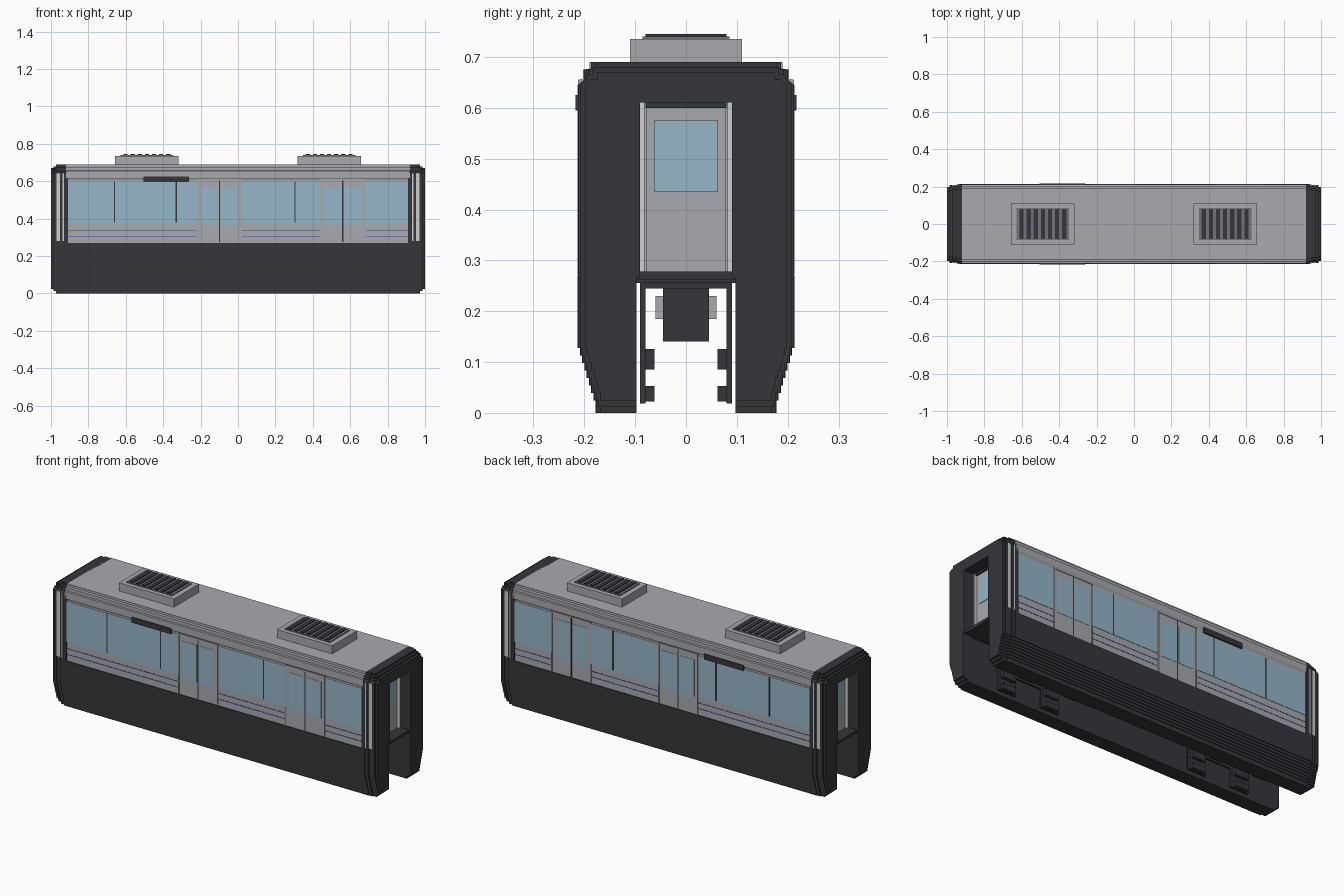
import bpy, bmesh

if "Cube" in bpy.data.objects:
    bpy.data.objects.remove(bpy.data.objects["Cube"])


def material(name, rgb):
    m = bpy.data.materials.new(name)
    m.diffuse_color = (*rgb, 1)
    m.use_nodes = True
    m.node_tree.nodes["Principled BSDF"].inputs["Base Color"].default_value = m.diffuse_color
    return m


GREY = material("light grey", (0.39, 0.40, 0.43))
DARK = material("charcoal", (0.037, 0.035, 0.043))
GLASS = material("window blue", (0.30, 0.47, 0.58))
MID = material("vent grey", (0.16, 0.175, 0.20))
BLUE = material("stripe blue", (0.06, 0.06, 0.30))
PALE = material("pale trim", (0.60, 0.61, 0.62))


def finish(name, bm, mat):
    bmesh.ops.recalc_face_normals(bm, faces=bm.faces)
    me = bpy.data.meshes.new(name)
    bm.to_mesh(me)
    bm.free()
    me.materials.append(mat)
    ob = bpy.data.objects.new(name, me)
    bpy.context.collection.objects.link(ob)
    return ob


def boxes(name, mat, items, mirror_y=False, mirror_x=False):
    """Each item is (x0, x1, y0, y1, z0, z1)."""
    bm = bmesh.new()
    for x0, x1, y0, y1, z0, z1 in items:
        for sx in ((1, -1) if mirror_x else (1,)):
            for sy in ((1, -1) if mirror_y else (1,)):
                vs = bmesh.ops.create_cube(bm, size=1)["verts"]
                for v in vs:
                    v.co.x = sx * ((x0 + x1) / 2 + v.co.x * (x1 - x0))
                    v.co.y = sy * ((y0 + y1) / 2 + v.co.y * (y1 - y0))
                    v.co.z = (z0 + z1) / 2 + v.co.z * (z1 - z0)
    return finish(name, bm, mat)


def extrude(name, mat, profile, spans, signs=(1,)):
    """Extrude a (y, z) profile along x over each span, once per y sign."""
    bm = bmesh.new()
    for x0, x1 in spans:
        for s in signs:
            a = [bm.verts.new((x0, s * y, z)) for y, z in profile]
            b = [bm.verts.new((x1, s * y, z)) for y, z in profile]
            bm.faces.new(a)
            bm.faces.new(b)
            for i in range(len(a)):
                j = (i + 1) % len(a)
                bm.faces.new((a[i], a[j], b[j], b[i]))
    return finish(name, bm, mat)


def skirt_outer(inset, bottom):
    """Stepped outer edge of the skirt, from the bottom upwards."""
    pts, n = [(0.178 - inset, bottom), (0.178 - inset, 0.024)], 8
    for i in range(n):
        y = 0.182 + 0.031 * i / (n - 1) - inset
        z = 0.024 + 0.118 * i / n
        pts += [(y, z), (y, z + 0.118 / n)]
    return pts


# Upper body with stepped roof edges
half = [(0.207, 0.26), (0.207, 0.61), (0.212, 0.618), (0.212, 0.655),
        (0.203, 0.657), (0.203, 0.675), (0.19, 0.677), (0.19, 0.69)]
extrude("body_shell", GREY, half + [(-y, z) for y, z in reversed(half)], [(-0.92, 0.92)])

# Lower skirts straddling the rail
extrude("skirt", DARK, [(0.097, 0)] + skirt_outer(0, 0) + [(0.213, 0.27), (0.097, 0.27)],
        [(-0.93, 0.93)], (1, -1))
boxes("floor_pan", DARK, [(-0.95, 0.95, -0.1, 0.1, 0.255, 0.268)])

# End frames, stepping inward toward each end
for i, (x0, x1, inset, top, bottom) in enumerate([
        (0.91, 0.95, 0.001, 0.69, 0), (0.95, 0.972, 0.009, 0.69, 0),
        (0.972, 0.986, 0.005, 0.68, 0.012), (0.986, 1.0, 0.014, 0.67, 0.024)]):
    spans = [(x0, x1), (-x1, -x0)]
    post = ([(0.097, bottom)] + skirt_outer(inset, bottom) +
            [(0.213 - inset, 0.645), (0.202 - inset, 0.655), (0.202 - inset, top - 0.015),
             (0.188 - inset, top - 0.013), (0.188 - inset, top), (0.09, top),
             (0.09, 0.265), (0.097, 0.265)])
    extrude("end_post_%d" % i, DARK, post, spans, (1, -1))
    boxes("end_lintel_%d" % i, DARK, [(x0, x1, -0.09, 0.09, 0.61, top)], mirror_x=True)
boxes("end_trim_strip", PALE, [(0.952, 0.971, 0.2, 0.209, 0.28, 0.645)], True, True)
boxes("corner_trim_strip", PALE, [(0.931, 0.938, 0.208, 0.2135, 0.28, 0.645)], True, True)

# End doors in their recesses
boxes("end_threshold", DARK, [(0.92, 0.99, -0.097, 0.097, 0.262, 0.278)], mirror_x=True)
boxes("end_door", GREY, [(0.915, 0.926, -0.079, 0.079, 0.278, 0.602)], mirror_x=True)
boxes("end_door_jamb", PALE, [(0.915, 0.94, 0.082, 0.09, 0.278, 0.61)], True, True)
boxes("end_door_header", DARK, [(0.915, 0.935, -0.08, 0.08, 0.6, 0.612)], mirror_x=True)
boxes("end_door_window", GLASS, [(0.925, 0.929, -0.063, 0.063, 0.435, 0.575)], mirror_x=True)

# Side windows, dividers and stripes between the doors
doors = [(-0.22, 0.022), (0.438, 0.682)]
gaps = [(-0.918, -0.22), (0.022, 0.438), (0.682, 0.918)]
boxes("side_window", GLASS, [(a, b, 0.204, 0.209, 0.375, 0.602) for a, b in gaps], True)
boxes("window_divider", DARK, [(x - 0.003, x + 0.003, 0.205, 0.2105, 0.38, 0.6)
                               for x in (-0.66, -0.33, 0.305)], True)
boxes("side_stripe", BLUE, [(a, b, 0.204, 0.208, z - 0.002, z + 0.002)
                            for a, b in gaps for z in (0.306, 0.338)], True)

# Double sliding side doors
leaves, panes, frames, seams = [], [], [], []
for a, b in doors:
    m = (a + b) / 2
    leaves.append((a + 0.005, b - 0.005, 0.2, 0.2095, 0.272, 0.605))
    panes += [(a + 0.022, m - 0.008, 0.205, 0.211, 0.368, 0.573),
              (m + 0.008, b - 0.022, 0.205, 0.211, 0.368, 0.573)]
    frames += [(a, a + 0.006, 0.2, 0.213, 0.272, 0.61), (b - 0.006, b, 0.2, 0.213, 0.272, 0.61),
               (a, b, 0.2, 0.213, 0.604, 0.611)]
    seams.append((m - 0.003, m + 0.003, 0.205, 0.2115, 0.275, 0.604))
boxes("side_door", GREY, leaves, True)
boxes("side_door_window", GLASS, panes, True)
boxes("side_door_frame", GREY, frames, True)
boxes("side_door_seam", DARK, seams, True)
boxes("destination_panel", DARK, [(-0.505, -0.262, 0.205, 0.217, 0.595, 0.625)], True)

# Roof units with slatted vents
units = (-0.487, 0.487)
boxes("roof_unit", GREY, [(x - 0.17, x + 0.17, -0.11, 0.11, 0.685, 0.735) for x in units])
boxes("vent_panel", MID, [(x - 0.14, x + 0.14, -0.086, 0.086, 0.73, 0.74) for x in units])
boxes("vent_slat", DARK, [(x + i * 0.038 - 0.011, x + i * 0.038 + 0.011, -0.08, 0.08, 0.738, 0.745)
                          for x in units for i in range(-3, 4)])

# Running gear inside the channel
plates, pads, motors, sidecases = [], [], [], []
for c in (-0.6, 0.6):
    plates.append((c - 0.19, c + 0.19, 0.08, 0.09, 0.12, 0.26))
    motors += [(c - 0.17, c + 0.17, -0.045, 0.045, 0.14, 0.245),
               (c - 0.19, c + 0.19, -0.09, 0.09, 0.245, 0.26)]
    sidecases.append((c - 0.1, c + 0.1, -0.06, 0.06, 0.185, 0.23))
    for d in (-0.135, 0.135):
        plates.append((c + d - 0.055, c + d + 0.055, 0.08, 0.09, 0.018, 0.12))
        pads += [(c + d - 0.04, c + d + 0.04, 0.062, 0.08, 0.022, 0.053),
                 (c + d - 0.04, c + d + 0.04, 0.062, 0.08, 0.085, 0.126)]
boxes("guide_plate", DARK, plates, True)
boxes("guide_pad", DARK, pads, True)
boxes("motor_box", DARK, motors)
boxes("motor_side_case", GREY, sidecases)
